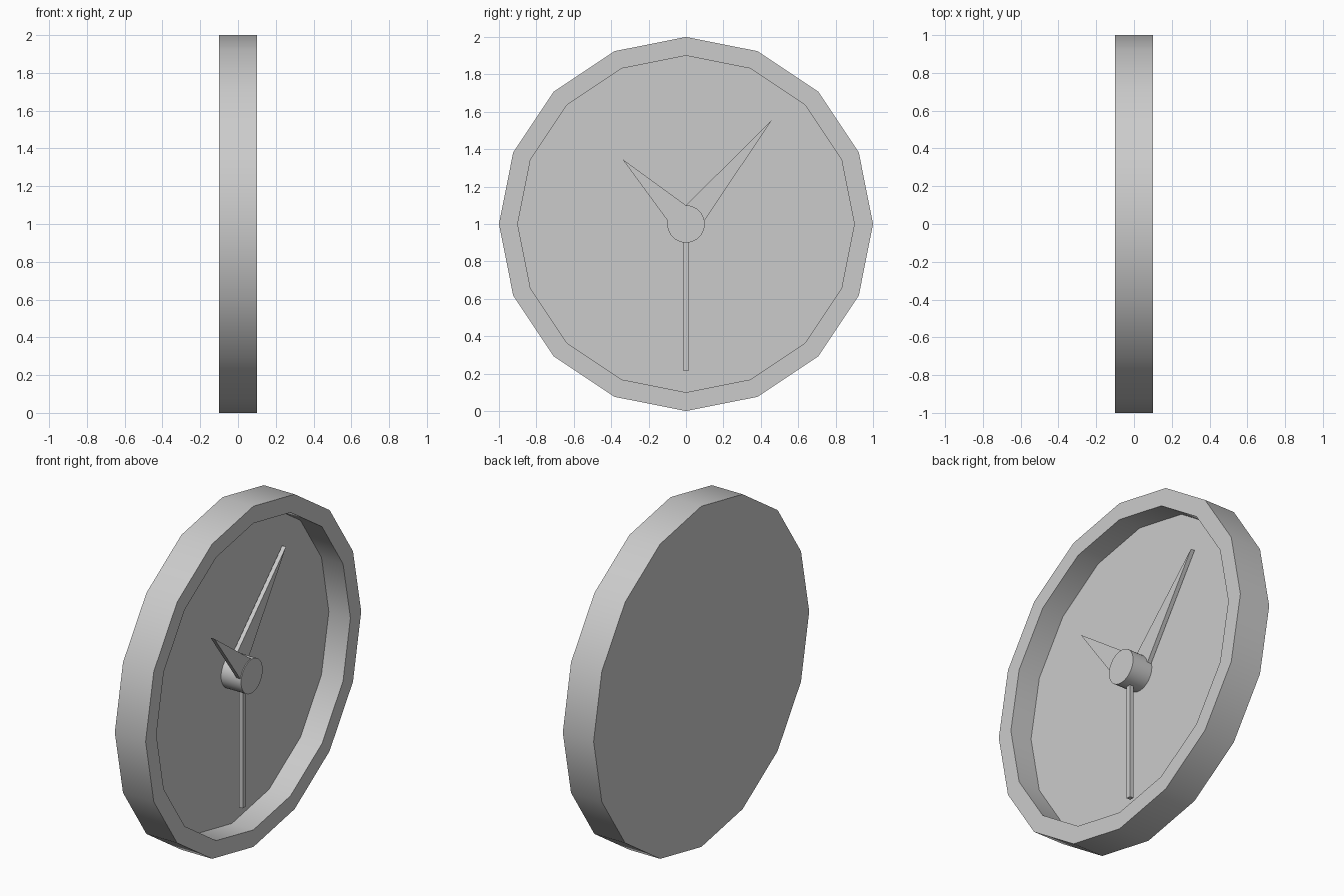
import bpy, bmesh
from math import sin, cos, pi, radians

if "Cube" in bpy.data.objects:
    bpy.data.objects.remove(bpy.data.objects["Cube"])

CZ = 1.0  # height of the dial centre


def finish(name, bm, smooth=False):
    bmesh.ops.recalc_face_normals(bm, faces=bm.faces)
    me = bpy.data.meshes.new(name)
    bm.to_mesh(me)
    bm.free()
    ob = bpy.data.objects.new(name, me)
    bpy.context.collection.objects.link(ob)
    if smooth:
        bpy.ops.object.select_all(action='DESELECT')
        ob.select_set(True)
        bpy.context.view_layer.objects.active = ob
        bpy.ops.object.shade_smooth_by_angle(angle=radians(35))
    return ob


def lathe(name, profile, sides):
    """Turn (x, radius) points about the x axis and cap both ends."""
    bm = bmesh.new()
    rings = [[bm.verts.new((x, r * cos(2 * pi * i / sides), CZ + r * sin(2 * pi * i / sides)))
              for i in range(sides)] for x, r in profile]
    for a, b in zip(rings, rings[1:]):
        for i in range(sides):
            j = (i + 1) % sides
            bm.faces.new((a[i], a[j], b[j], b[i]))
    bm.faces.new(rings[0])
    bm.faces.new(rings[-1])
    return finish(name, bm, True)


def hand(name, outline, x0, x1):
    """Flat plate with a (y, z) outline between two depths."""
    bm = bmesh.new()
    back = [bm.verts.new((x0, y, z)) for y, z in outline]
    front = [bm.verts.new((x1, y, z)) for y, z in outline]
    bm.faces.new(back)
    bm.faces.new(front)
    n = len(outline)
    for i in range(n):
        j = (i + 1) % n
        bm.faces.new((back[i], back[j], front[j], front[i]))
    return finish(name, bm)


# Case: flat back, raised rim, recessed dial
lathe("clock_case", [(-0.1, 1.0), (0.1, 1.0), (0.1, 0.9), (-0.04, 0.9)], 16)

# Central hub
lathe("hub", [(-0.04, 0.1), (0.09, 0.1)], 32)

# Three hands, stacked in depth along the hub
hand("minute_hand", [(0.0, 1.1), (0.1, 1.02), (0.46, 1.557)], -0.035, -0.01)
hand("second_hand", [(-0.013, 0.215), (0.013, 0.215), (0.013, 0.92), (-0.013, 0.92)], 0.015, 0.04)
hand("hour_hand", [(0.0, 1.1), (-0.1, 1.02), (-0.34, 1.347)], 0.06, 0.085)
